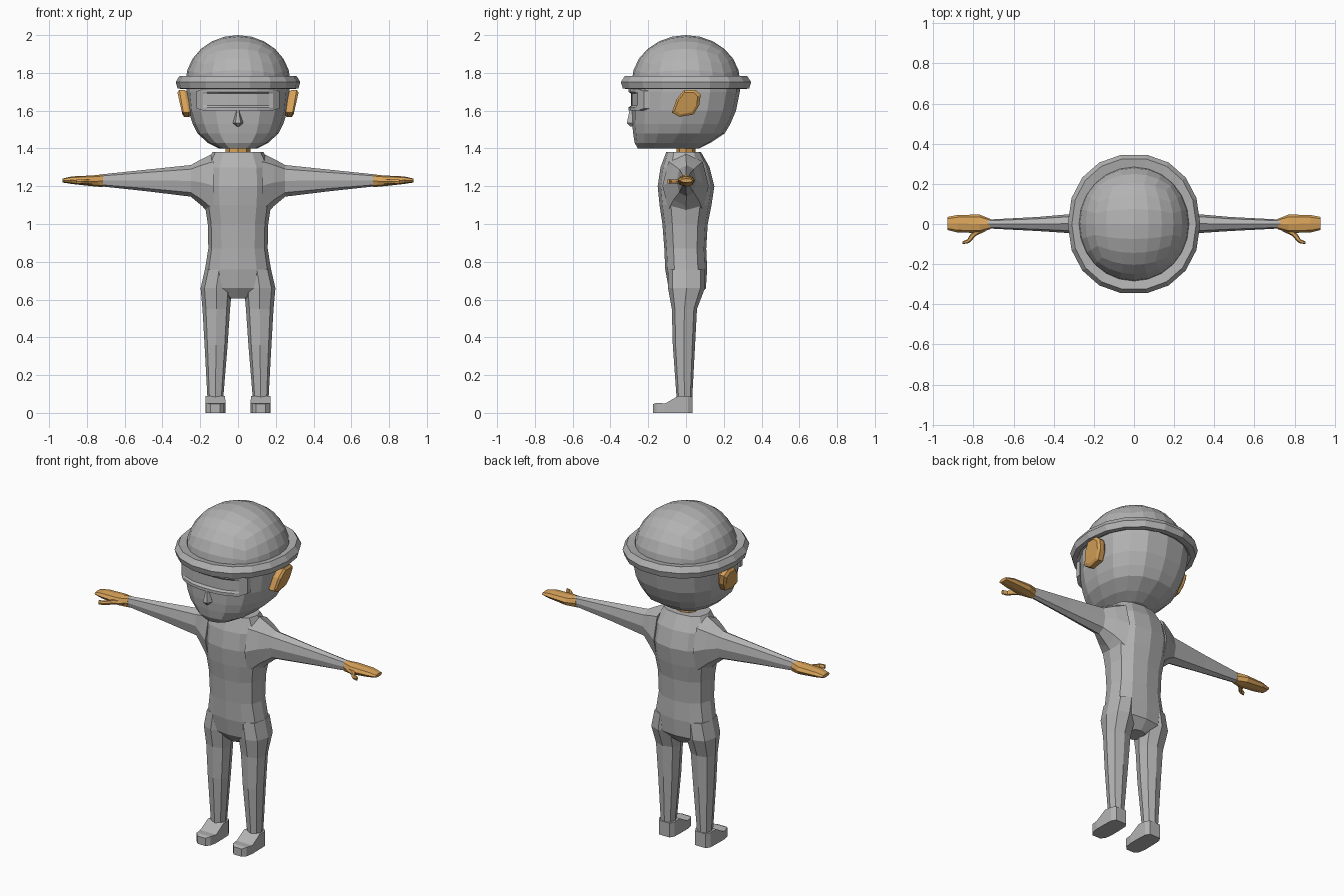
import bpy, bmesh, math
from mathutils import Vector

if "Cube" in bpy.data.objects:
    bpy.data.objects.remove(bpy.data.objects["Cube"], do_unlink=True)


def material(name, rgb):
    m = bpy.data.materials.new(name)
    m.use_nodes = True
    m.diffuse_color = (*rgb, 1)
    m.node_tree.nodes["Principled BSDF"].inputs["Base Color"].default_value = (*rgb, 1)
    return m


GREY = material("grey", (0.45, 0.45, 0.45))
TAN = material("warm_tan", (0.68, 0.36, 0.10))


def finish(name, bm, mat):
    bmesh.ops.recalc_face_normals(bm, faces=bm.faces)
    mesh = bpy.data.meshes.new(name)
    bm.to_mesh(mesh)
    bm.free()
    mesh.materials.append(mat)
    obj = bpy.data.objects.new(name, mesh)
    bpy.context.collection.objects.link(obj)
    return obj


def loft(name, rings, mat, side=1, closed=False):
    """Skin a list of point rings; side=-1 mirrors across x."""
    bm = bmesh.new()
    rows = [[bm.verts.new((side * x, y, z)) for x, y, z in r] for r in rings]
    n = len(rows[0])
    pairs = list(zip(rows, rows[1:]))
    if closed:
        pairs.append((rows[-1], rows[0]))
    else:
        bm.faces.new(rows[0])
        bm.faces.new(rows[-1])
    for a, b in pairs:
        for i in range(n):
            j = (i + 1) % n
            bm.faces.new((a[i], a[j], b[j], b[i]))
    return finish(name, bm, mat)


def oval(n, p):
    """Unit superellipse with n points."""
    pts = []
    for i in range(n):
        a = math.tau * i / n
        c, s = math.cos(a), math.sin(a)
        pts.append((math.copysign(abs(c) ** (2 / p), c),
                    math.copysign(abs(s) ** (2 / p), s)))
    return pts


def level(z, cx, hx, y0, y1, n=12, p=2.4):
    """Horizontal ring."""
    return [(cx + u * hx, (y0 + y1) / 2 + v * (y1 - y0) / 2, z) for u, v in oval(n, p)]


def upright(x, y0, y1, z0, z1, n=8, p=2.3):
    """Ring across the x axis."""
    return [(x, (y0 + y1) / 2 + u * (y1 - y0) / 2, (z0 + z1) / 2 + v * (z1 - z0) / 2)
            for u, v in oval(n, p)]


# Head
head = [(1.40, .10, -.255, .07), (1.43, .16, -.272, .13), (1.48, .215, -.28, .205),
        (1.53, .24, -.285, .235), (1.60, .262, -.287, .265), (1.70, .272, -.287, .285),
        (1.77, .272, -.28, .283)]
loft("head", [level(z, 0, h, a, b, 16) for z, h, a, b in head], GREY)


# Goggles: a recessed section swept round the face
def face_y(x, out):
    return -(0.287 + out) * (1 - abs(x / 0.28) ** 2.5) ** 0.4


goggles = []
for x in (-.22, -.185, -.165, -.10, -.05, 0, .05, .10, .165, .185, .22):
    rim = abs(x) > .18
    lens = .018 if rim else (.007 if abs(x) > .06 else .003)
    trim = .012 if abs(x) > .2 else 0
    section = [(1.60 + trim, -.02), (1.60 + trim, .018), (1.617, .018), (1.627, lens),
               (1.69, lens), (1.70, .018), (1.715 - trim, .018), (1.715 - trim, -.02)]
    goggles.append([(x, face_y(x, out), z) for z, out in section])
loft("goggles", goggles, GREY)

# Nose
loft("nose", [level(z, 0, h, -y, -.25, 6, 2) for z, h, y in
              ((1.515, .008, .298), (1.535, .027, .318), (1.61, .007, .30))], GREY)

# Cap dome: upper half of a rounded cube
bm = bmesh.new()
bmesh.ops.create_cube(bm, size=2)
bmesh.ops.subdivide_edges(bm, edges=bm.edges, cuts=5, use_grid_fill=True)
for v in bm.verts:
    q = Vector([math.tan(c * math.pi / 4) for c in v.co]).normalized()
    v.co = (q.x * .278, q.y * .288, 1.75 + q.z * .25)
bmesh.ops.delete(bm, geom=[f for f in bm.faces if f.calc_center_median().z < 1.75],
                 context="FACES")
finish("cap_dome", bm, GREY)

# Cap brim
brim = [(.262, 1.775), (.31, 1.783), (.33, 1.752), (.32, 1.717), (.295, 1.715), (.262, 1.735)]
loft("cap_brim", [[(r * u, r * 1.06 * v, z) for r, z in brim] for u, v in oval(18, 2.15)],
     GREY, closed=True)

# Neck
loft("neck", [level(z, 0, .065, -.05, .05, 8, 2) for z in (1.35, 1.43)], TAN)

# Torso
torso = [(.605, .05, -.05, .06), (.66, .16, -.092, .105), (.76, .175, -.11, .112),
         (.87, .157, -.115, .107), (1.0, .16, -.125, .115), (1.1, .175, -.14, .135),
         (1.2, .18, -.15, .15), (1.3, .175, -.135, .125), (1.38, .135, -.105, .08)]
loft("torso", [level(z, 0, h, a, b) for z, h, a, b in torso], GREY)

# Paired parts
arm = [(.13, -.125, .12, 1.03, 1.375), (.19, -.09, .09, 1.095, 1.345),
       (.25, -.05, .055, 1.145, 1.312), (.48, -.035, .035, 1.173, 1.288),
       (.73, -.022, .022, 1.2, 1.262)]
hand = [(.715, -.025, .025, 1.195, 1.263), (.77, -.045, .047, 1.2, 1.257),
        (.88, -.042, .045, 1.212, 1.252), (.93, -.03, .035, 1.22, 1.24)]
thumb = [(.74, -.036, .0), (.79, -.06, -.03), (.815, -.09, -.05), (.83, -.097, -.077),
         (.855, -.1, -.087)]
leg = [(.76, .1, .075, -.095, .1), (.66, .115, .083, -.095, .1), (.55, .115, .073, -.075, .058),
       (.36, .116, .061, -.07, .048), (.08, .12, .042, -.05, .033)]
foot = [(.035, .035, .085), (.01, .05, .087), (-.04, .052, .09), (-.11, .053, .05),
        (-.155, .045, .053), (-.175, .026, .046)]
ear = [(-.075, 1.59), (-.035, 1.567), (.04, 1.58), (.07, 1.63), (.078, 1.685),
       (.05, 1.71), (-.01, 1.71), (-.05, 1.66)]

for side, tag in ((1, "left_"), (-1, "right_")):
    loft(tag + "arm", [upright(*r) for r in arm], GREY, side)
    loft(tag + "hand", [upright(*r) for r in hand], TAN, side)
    loft(tag + "thumb", [upright(x, a, b, 1.212, 1.238, 6) for x, a, b in thumb], TAN, side)
    loft(tag + "leg", [level(*r, 8) for r in leg], GREY, side)
    loft(tag + "foot", [[(.12 - h, y, 0), (.12 + h, y, 0), (.12 + h, y, z), (.12 - h, y, z)]
                        for y, h, z in foot], GREY, side)
    # Ear: a slab leaning outward at the top, slightly smaller on its outer face
    slab = []
    for x, k in ((.245, .75), (.272, 1), (.298, 1), (.308, .8)):
        slab.append([(x + (z - 1.64) * .18, y * k, 1.64 + (z - 1.64) * k) for y, z in ear])
    loft(tag + "ear", slab, TAN, side)
